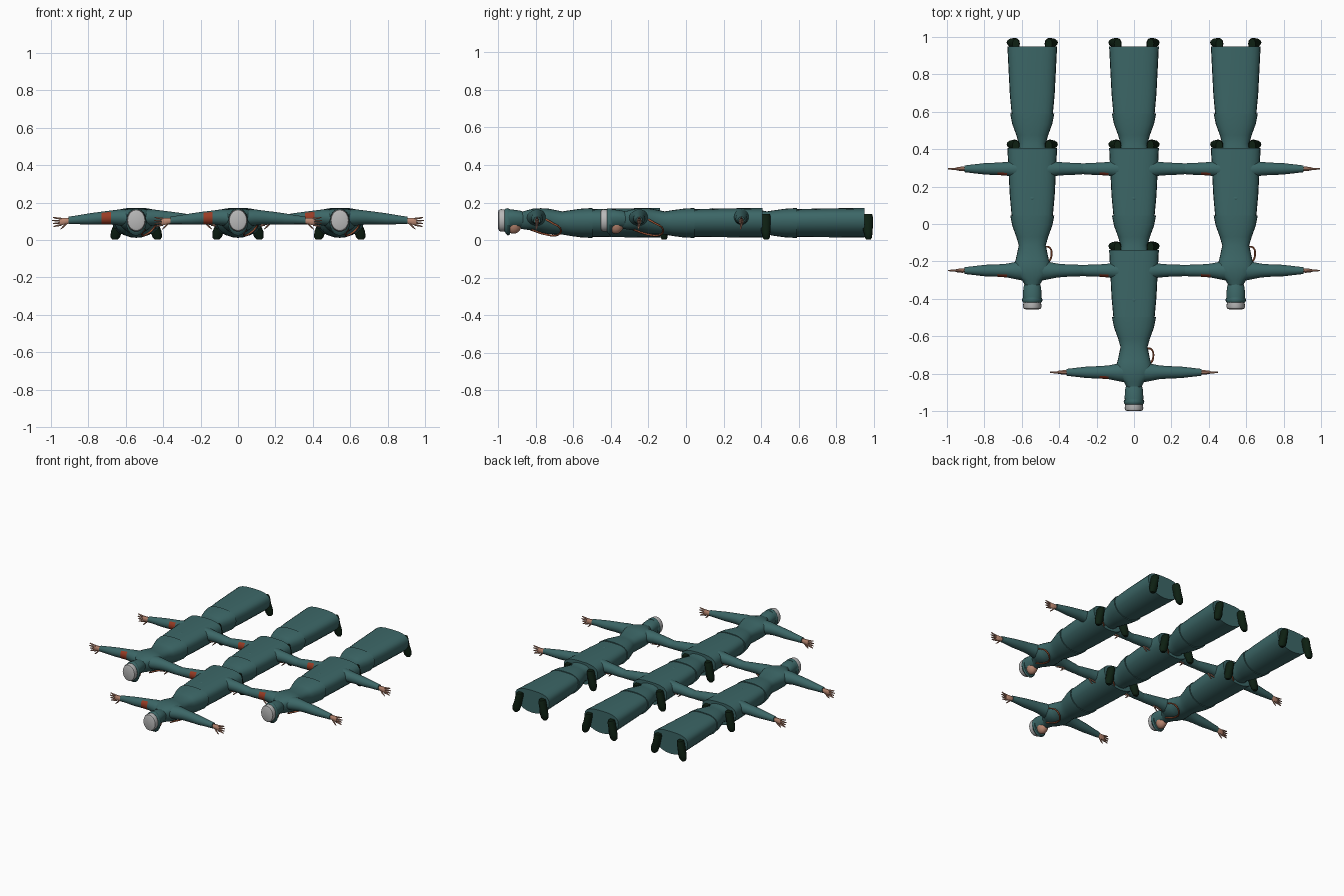
import bpy, bmesh, math
from mathutils import Vector

cube = bpy.data.objects.get("Cube")
if cube:
    bpy.data.objects.remove(cube, do_unlink=True)


def material(name, rgb):
    m = bpy.data.materials.new(name)
    m.use_nodes = True
    m.diffuse_color = (*rgb, 1)
    m.node_tree.nodes["Principled BSDF"].inputs["Base Color"].default_value = (*rgb, 1)
    return m


TEAL = material("teal cloth", (0.045, 0.135, 0.135))
BOOT = material("dark green leather", (0.004, 0.014, 0.006))
GREY = material("light grey", (0.48, 0.48, 0.48))
SKIN = material("skin", (0.50, 0.25, 0.17))
RED = material("red patch", (0.32, 0.045, 0.018))
CORD = material("orange cord", (0.38, 0.10, 0.04))

parts = []


def finish(obj, angle=40):
    bpy.ops.object.select_all(action="DESELECT")
    obj.select_set(True)
    bpy.context.view_layer.objects.active = obj
    bpy.ops.object.shade_smooth_by_angle(angle=math.radians(angle))
    parts.append(obj)
    return obj


AXES = {"x": lambda t, a, b: (t, a, b),
        "y": lambda t, a, b: (a, t, b),
        "z": lambda t, a, b: (a, b, t)}


def loft(name, axis, rings, mats, side=1, n=20, flat=1.0, rule=None):
    """Skin rings of (position, centre a, centre b, radius a, radius b up, radius b down)."""
    bm = bmesh.new()
    loops = []
    for t, a, b, ra, up, down in rings:
        loop = []
        for i in range(n):
            ang = math.tau * i / n
            c, s = math.cos(ang), math.sin(ang)
            p = flat if s > 0 else 1.0
            u = a + ra * math.copysign(abs(c) ** p, c)
            v = b + (up if s > 0 else down) * math.copysign(abs(s) ** p, s)
            co = Vector(AXES[axis](t, u, v))
            co.x *= side
            loop.append(bm.verts.new(co))
        loops.append(loop)
    for lo, hi in zip(loops, loops[1:]):
        for i in range(n):
            j = (i + 1) % n
            bm.faces.new((lo[i], lo[j], hi[j], hi[i]))
    bm.faces.new(loops[0])
    bm.faces.new(loops[-1])
    bmesh.ops.recalc_face_normals(bm, faces=bm.faces)
    if rule:
        for f in bm.faces:
            f.material_index = rule(f)
    me = bpy.data.meshes.new(name)
    bm.to_mesh(me)
    bm.free()
    for m in mats:
        me.materials.append(m)
    obj = bpy.data.objects.new(name, me)
    bpy.context.collection.objects.link(obj)
    return finish(obj)


def span(y, half, low, high, mid=0.6):
    """Garment ring given by half width, lowest and highest z."""
    h = high - low
    return (y, 0, low + mid * h, half, (1 - mid) * h, mid * h)


def ball(name, loc, scale, mat):
    bpy.ops.mesh.primitive_uv_sphere_add(segments=16, ring_count=10, radius=1)
    obj = bpy.context.object
    obj.name = name
    for v in obj.data.vertices:
        v.co = Vector(v.co[i] * scale[i] + loc[i] for i in range(3))
    obj.data.materials.append(mat)
    return finish(obj, 60)


def tube(name, pts, radius, mat):
    cu = bpy.data.curves.new(name, "CURVE")
    cu.dimensions = "3D"
    cu.bevel_depth = radius
    cu.bevel_resolution = 1
    cu.resolution_u = 6
    sp = cu.splines.new("BEZIER")
    sp.bezier_points.add(len(pts) - 1)
    for bp, p in zip(sp.bezier_points, pts):
        bp.co = p
        bp.handle_left_type = bp.handle_right_type = "AUTO"
    cu.materials.append(mat)
    obj = bpy.data.objects.new(name, cu)
    bpy.context.collection.objects.link(obj)
    bpy.ops.object.select_all(action="DESELECT")
    obj.select_set(True)
    bpy.context.view_layer.objects.active = obj
    bpy.ops.object.convert(target="MESH")
    return finish(bpy.context.object, 60)


# One prone figure: head towards -y, arms along x at y = 0
loft("jacket", "y", [
    span(-0.085, 0.036, 0.06, 0.15), span(-0.05, 0.055, 0.055, 0.16),
    span(-0.02, 0.09, 0.05, 0.168), span(0.02, 0.10, 0.04, 0.17),
    span(0.06, 0.088, 0.032, 0.168), span(0.135, 0.072, 0.03, 0.153),
    span(0.18, 0.085, 0.022, 0.16), span(0.24, 0.107, 0.014, 0.168),
    span(0.295, 0.118, 0.012, 0.171)], [TEAL], n=24, flat=0.8)
loft("long_skirt", "y", [
    span(0.27, 0.108, 0.018, 0.164), span(0.40, 0.12, 0.016, 0.168),
    span(0.655, 0.133, 0.014, 0.172)], [TEAL], n=24, flat=0.7)

# Head, hood and cap
ball("face", (0, -0.125, 0.088), (0.036, 0.045, 0.054), SKIN)
loft("hood", "y", [
    span(-0.065, 0.040, 0.065, 0.15), span(-0.09, 0.047, 0.066, 0.157),
    span(-0.13, 0.050, 0.062, 0.163), span(-0.155, 0.049, 0.05, 0.163)], [TEAL])
loft("cap_band", "y", [
    span(-0.145, 0.050, 0.030, 0.166, 0.5), span(-0.155, 0.055, 0.024, 0.17, 0.5),
    span(-0.166, 0.053, 0.036, 0.168, 0.5), span(-0.172, 0.048, 0.045, 0.163, 0.5)], [TEAL])
loft("cap_crown", "y", [
    span(-0.165, 0.046, 0.048, 0.162, 0.5), span(-0.192, 0.050, 0.045, 0.165, 0.5),
    span(-0.203, 0.046, 0.051, 0.161, 0.5), span(-0.207, 0.036, 0.062, 0.15, 0.5)], [GREY])


def patch_rule(f):
    c = f.calc_center_median()
    return int(-0.186 < c.x < -0.134 and f.normal.y < -0.45)


for label, side in (("left", 1), ("right", -1)):
    # Sleeve, with a shoulder patch on the right one
    sleeve = [(0.03, 0, 0.118, 0.058, 0.045, 0.045), (0.09, 0, 0.122, 0.046, 0.042, 0.044),
              (0.135, 0, 0.122, 0.037, 0.036, 0.038), (0.185, 0, 0.119, 0.033, 0.033, 0.035),
              (0.25, 0, 0.113, 0.031, 0.030, 0.030), (0.31, 0, 0.109, 0.024, 0.024, 0.024),
              (0.362, 0, 0.105, 0.018, 0.020, 0.020)]
    loft(label + "_sleeve", "x", sleeve, [TEAL, RED], side, rule=patch_rule)
    # Hand with spread fingers
    loft(label + "_palm", "x", [
        (0.35, 0, 0.104, 0.010, 0.013, 0.013), (0.375, 0, 0.102, 0.012, 0.018, 0.018),
        (0.402, 0, 0.099, 0.009, 0.021, 0.021), (0.41, 0, 0.098, 0.006, 0.018, 0.018)],
        [SKIN], side, n=10)
    for k in range(4):
        z0, z1 = 0.114 - 0.011 * k, 0.122 - 0.017 * k
        tip = 0.45 - 0.004 * abs(k - 1)
        loft(f"{label}_finger_{k + 1}", "x", [
            (0.40, 0, z0, 0.006, 0.006, 0.006), (0.43, 0, (z0 + z1) / 2, 0.005, 0.005, 0.005),
            (tip, 0, z1, 0.003, 0.003, 0.003)], [SKIN], side, n=6)
    loft(label + "_thumb", "x", [
        (0.37, 0, 0.092, 0.007, 0.007, 0.007), (0.39, -0.003, 0.072, 0.006, 0.007, 0.007),
        (0.405, -0.004, 0.058, 0.003, 0.003, 0.003)], [SKIN], side, n=6)
    # Boot: heel up, toe pointing down and slightly outwards
    loft(label + "_boot", "z", [
        (0.003, 0.114, 0.676, 0.014, 0.012, 0.012), (0.015, 0.112, 0.675, 0.025, 0.020, 0.018),
        (0.045, 0.106, 0.674, 0.030, 0.024, 0.024), (0.08, 0.098, 0.672, 0.024, 0.028, 0.035),
        (0.12, 0.09, 0.670, 0.024, 0.030, 0.045), (0.138, 0.088, 0.670, 0.018, 0.026, 0.04)],
        [BOOT], side, n=12)

# Looped cord from the left shoulder across the chest
tube("chest_cord", [(0.075, 0.03, 0.12), (0.102, 0.075, 0.095), (0.09, 0.125, 0.06),
                    (0.05, 0.11, 0.028), (0.03, 0.04, 0.032), (0.045, -0.03, 0.055)], 0.005, CORD)

# Repeat the figure: three in the middle column, two in each outer one
PITCH = 0.544
FIRST = -0.793
places = [(c * PITCH, FIRST + r * PITCH) for c in (0, -1, 1) for r in range(abs(c), 3)]
for i, (x, y) in enumerate(places):
    for part in parts:
        obj = part
        if i:
            obj = part.copy()
            bpy.context.collection.objects.link(obj)
        obj.location = (x, y, 0)
